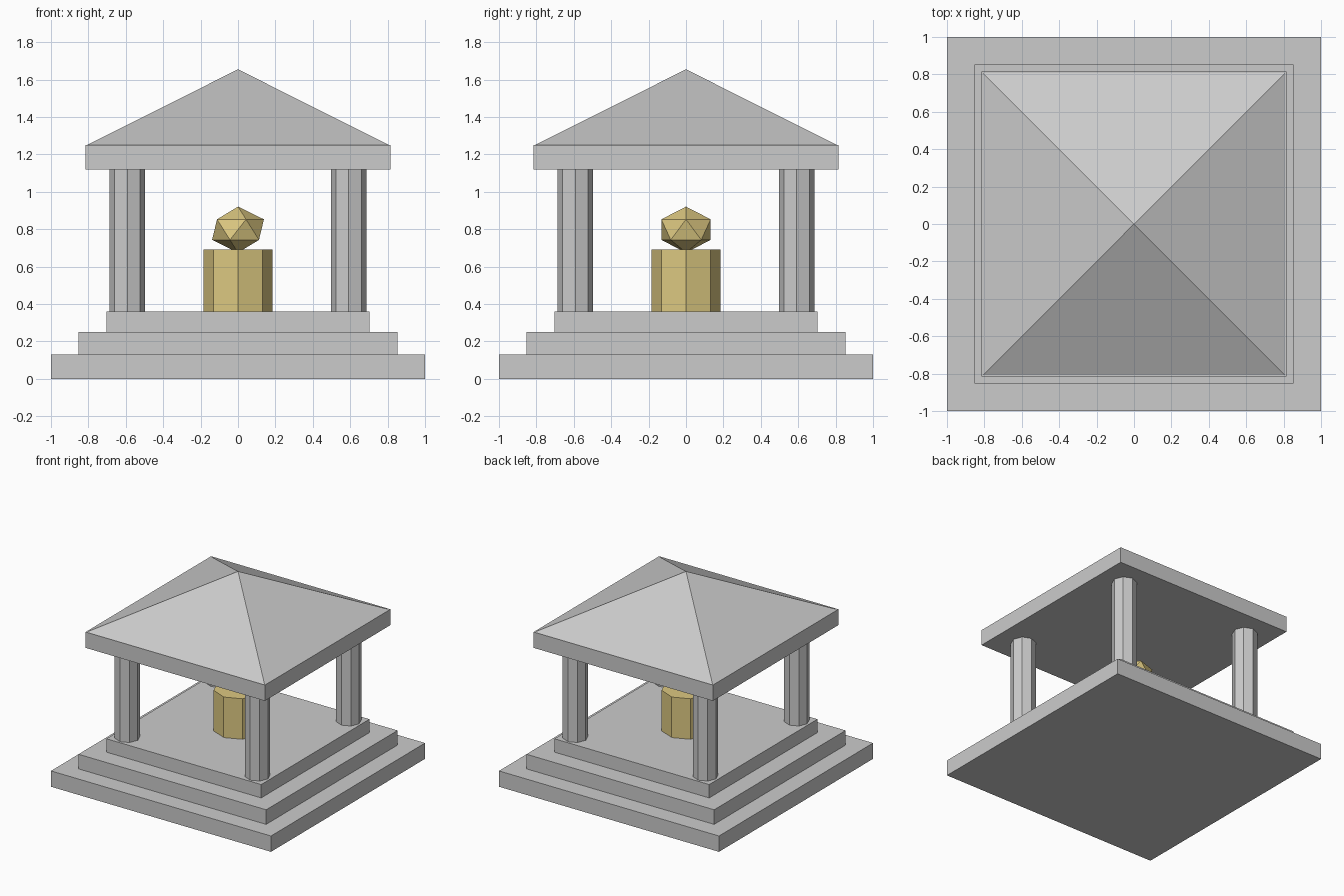
import bpy
from math import pi, sqrt

if "Cube" in bpy.data.objects:
    bpy.data.objects.remove(bpy.data.objects["Cube"])

gold = bpy.data.materials.new("gold")
gold.diffuse_color = (0.72, 0.58, 0.22, 1)
gold.use_nodes = True
gold.node_tree.nodes["Principled BSDF"].inputs["Base Color"].default_value = gold.diffuse_color


def slab(name, half, z0, z1):
    bpy.ops.mesh.primitive_cube_add(size=1, location=(0, 0, (z0 + z1) / 2))
    ob = bpy.context.object
    ob.name = name
    ob.scale = (2 * half, 2 * half, z1 - z0)
    return ob


def octagon(name, x, y, r, z0, z1):
    bpy.ops.mesh.primitive_cylinder_add(vertices=8, radius=r, depth=z1 - z0,
                                        location=(x, y, (z0 + z1) / 2))
    ob = bpy.context.object
    ob.name = name
    return ob


# Stepped base
slab("lower_step", 1.0, 0, 0.13)
slab("middle_step", 0.853, 0.13, 0.25)
slab("upper_step", 0.703, 0.25, 0.36)

# Corner columns
for sx in (-1, 1):
    for sy in (-1, 1):
        octagon("column", sx * 0.592, sy * 0.592, 0.095, 0.36, 1.12)

# Roof: flat slab and pyramid
slab("roof_slab", 0.815, 1.12, 1.25)
bpy.ops.mesh.primitive_cone_add(vertices=4, radius1=0.807 * sqrt(2), radius2=0,
                                depth=0.405, location=(0, 0, 1.4525),
                                rotation=(0, 0, pi / 4))
bpy.context.object.name = "roof_pyramid"

# Golden pedestal and slightly flattened orb
pedestal = octagon("pedestal", 0, 0, 0.185, 0.36, 0.693)
pedestal.data.materials.append(gold)
bpy.ops.mesh.primitive_ico_sphere_add(subdivisions=1, radius=1, location=(0, 0, 0.798))
orb = bpy.context.object
orb.name = "orb"
orb.scale = (0.155, 0.155, 0.123)
orb.data.materials.append(gold)
